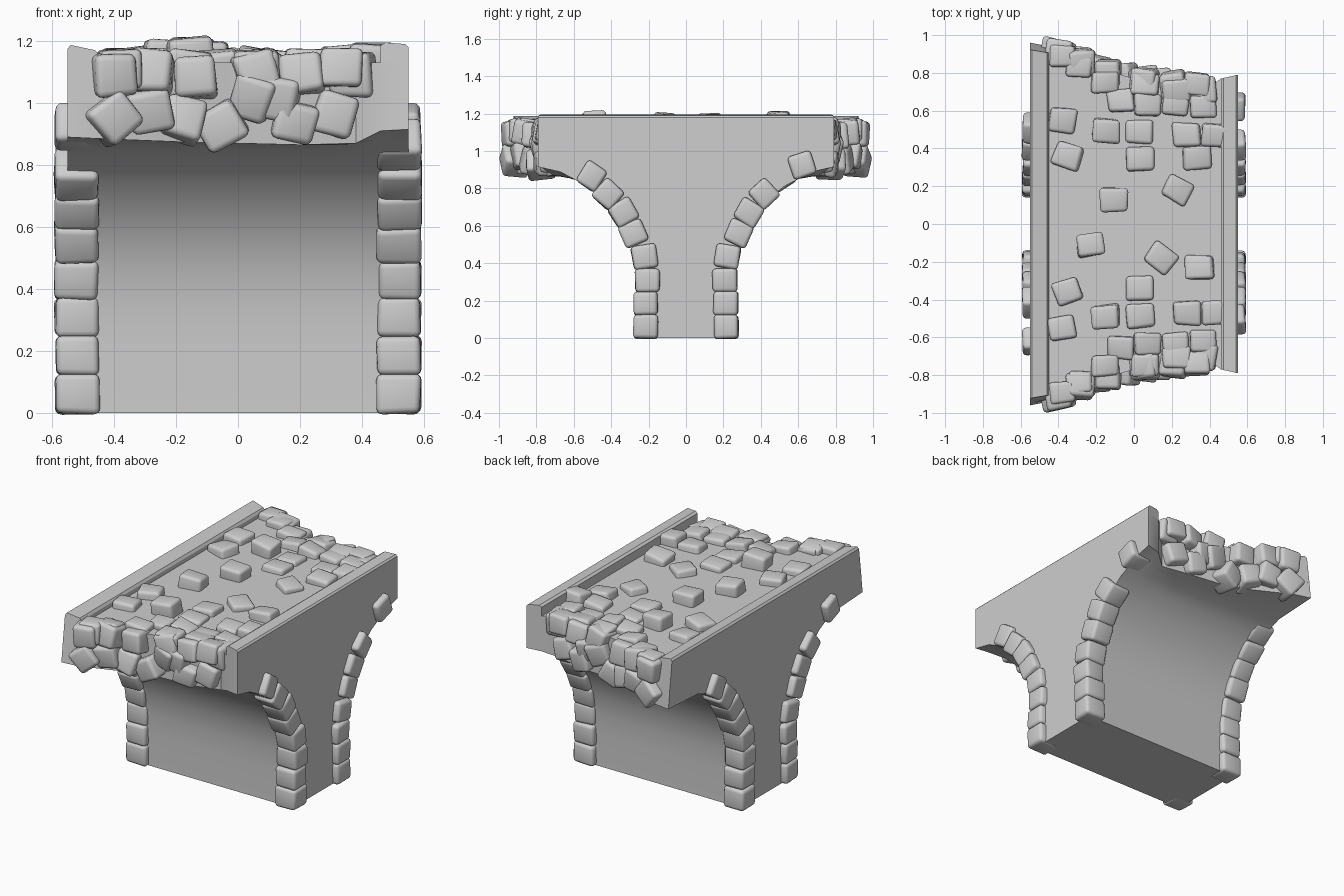
import bpy, bmesh, math, random
from mathutils import Matrix, Vector, Euler

random.seed(4)
if "Cube" in bpy.data.objects:
    bpy.data.objects.remove(bpy.data.objects["Cube"])

stone = bpy.data.materials.new("grey stone")
stone.use_nodes = True
stone.diffuse_color = (0.62, 0.62, 0.62, 1)
stone.node_tree.nodes["Principled BSDF"].inputs["Base Color"].default_value = (0.62, 0.62, 0.62, 1)


def finish(bm, name, angle):
    bmesh.ops.recalc_face_normals(bm, faces=bm.faces)
    mesh = bpy.data.meshes.new(name)
    bm.to_mesh(mesh)
    bm.free()
    mesh.materials.append(stone)
    ob = bpy.data.objects.new(name, mesh)
    bpy.context.collection.objects.link(ob)
    bpy.ops.object.select_all(action='DESELECT')
    ob.select_set(True)
    bpy.context.view_layer.objects.active = ob
    bpy.ops.object.shade_smooth_by_angle(angle=math.radians(angle))
    return ob


def loft(name, rings, angle=30):
    """Skin matching closed rings and cap both ends."""
    bm = bmesh.new()
    loops = [[bm.verts.new(p) for p in ring] for ring in rings]
    n = len(loops[0])
    for a, b in zip(loops, loops[1:]):
        for i in range(n):
            j = (i + 1) % n
            bm.faces.new((a[i], a[j], b[j], b[i]))
    bm.faces.new(loops[0])
    bm.faces.new(loops[-1])
    return finish(bm, name, angle)


def add_block(bm, loc, size, rot=(0, 0, 0), jitter=0.06):
    """One irregular cut stone with softened edges."""
    tmp = bmesh.new()
    bmesh.ops.create_cube(tmp, size=1)
    for v in tmp.verts:
        v.co += Vector([random.uniform(-jitter, jitter) for _ in range(3)])
        v.co = Vector([c * s for c, s in zip(v.co, size)])
    bmesh.ops.bevel(tmp, geom=tmp.edges[:], offset=min(size) * 0.16,
                    segments=3, profile=0.5, affect='EDGES')
    tmp.transform(Matrix.Translation(loc) @ Euler(rot).to_matrix().to_4x4())
    mesh = bpy.data.meshes.new("tmp")
    tmp.to_mesh(mesh)
    tmp.free()
    bm.from_mesh(mesh)
    bpy.data.meshes.remove(mesh)


# Broken end of the span: x, reach in y, height of its lower lip
ENDS = [(-0.55, 0.96, 0.89), (-0.45, 0.94, 0.885), (-0.2, 0.83, 0.875), (0, 0.77, 0.87),
        (0.2, 0.75, 0.865), (0.38, 0.71, 0.87), (0.46, 0.77, 0.91), (0.55, 0.79, 0.915)]


def reach(x):
    for (x0, y0, _), (x1, y1, _) in zip(ENDS, ENDS[1:]):
        if x <= x1:
            return y0 + (y1 - y0) * (x - x0) / (x1 - x0)
    return ENDS[-1][1]


# Pier and deck: flared arch profile, skinned across the width
DECK = 1.13
arch = [(0.245, 0), (0.245, 0.2), (0.25, 0.33), (0.27, 0.45), (0.31, 0.56),
        (0.37, 0.66), (0.45, 0.75), (0.53, 0.815), (0.6, 0.85)]
rings = []
for x, end, lip in ENDS:
    lean = 0.03 if x < -0.4 else 0
    half = arch + [(0.67, (0.86 + lip) / 2), (end, lip), (end - lean, DECK)]
    rings.append([(x, y, z) for y, z in half] + [(x, -y, z) for y, z in reversed(half)])
loft("pier_and_deck", rings)


# Low kerb walls along both sides of the deck; ends may lean inwards
def kerb(name, section, lean):
    loft(name, [[(x, s * (reach(x) - lean * (z - 0.9)), z) for x, z in section]
                for s in (-1, 1)], 25)


kerb("right_kerb", [(-0.55, 1.0), (-0.55, 1.175), (-0.54, 1.187),
                    (-0.46, 1.17), (-0.45, 1.155), (-0.45, 1.0)], 0.13)
kerb("left_kerb", [(0.55, 1.0), (0.55, 1.18), (0.54, 1.19),
                   (0.475, 1.195), (0.46, 1.185), (0.46, 1.0)], 0)

# Edge stones climbing the arches; opposite corners match
short_arc = [(0.215, 0.06), (0.215, 0.185), (0.205, 0.31), (0.22, 0.435),
             (0.28, 0.56), (0.335, 0.67), (0.415, 0.77), (0.505, 0.865)]
long_arc = short_arc[:7] + [(0.62, 0.925)]
tilts = [0, 0, 0, 10, 24, 32, 48, 58]
for name, sx, sy, arc in (("front_left", 1, -1, short_arc), ("back_left", 1, 1, long_arc),
                          ("front_right", -1, -1, long_arc), ("back_right", -1, 1, short_arc)):
    bm = bmesh.new()
    for k, ((y, z), tilt) in enumerate(zip(arc, tilts)):
        if arc is long_arc and k == 7:
            tilt = 72
        add_block(bm, (sx * 0.52, sy * y, z), (0.14, 0.132, 0.126),
                  (-sy * math.radians(tilt), 0, random.uniform(-0.04, 0.04)), 0.03)
    finish(bm, name + "_arch_stones", 40)

# Loose cobbles sunk in the deck: x, y, turn in degrees, top height
paired = [(-0.38, 0.55, -8, 1.175), (-0.15, 0.49, -5, 1.21), (0.03, 0.49, -3, 1.16),
          (0.28, 0.47, 0, 1.17), (0.43, 0.47, -4, 1.19), (-0.35, 0.36, -18, 1.18),
          (0.03, 0.34, 0, 1.165)]
single = [(0.33, 0.35, 2, 1.18), (0.35, -0.23, 0, 1.18), (-0.11, 0.13, 0, 1.2),
          (0.23, 0.18, -30, 1.17), (-0.23, -0.11, 8, 1.2), (0.14, -0.18, -38, 1.17)]
bm = bmesh.new()
for x, y, turn, top in paired + [(x, -y, -t, h) for x, y, t, h in paired] + single:
    add_block(bm, (x, y, top - 0.062), (0.145, 0.125, 0.12),
              (random.uniform(-0.1, 0.1), random.uniform(-0.1, 0.1), math.radians(turn)))
finish(bm, "deck_cobbles", 40)

# Rubble crowding both broken ends
rim = [(-0.38, 0.89), (-0.29, 0.84), (-0.16, 0.75), (-0.07, 0.65), (0.07, 0.63),
       (0.22, 0.63), (0.36, 0.62), (0.22, 0.71), (0.06, 0.74), (0.33, 0.74)]
broken_face = [(-0.4, 1.09, 3), (-0.4, 0.95, 38), (-0.28, 1.1, -5), (-0.29, 0.98, 10),
               (-0.18, 0.95, -15), (-0.14, 1.08, 3), (-0.05, 0.93, 30), (0.05, 1.02, -18),
               (0.18, 0.94, -12), (0.31, 0.96, -17), (0.21, 1.09, 8), (0.37, 1.09, 3),
               (0.13, 1.02, -10), (0.06, 1.1, 15)]
for name, s in (("front", -1), ("back", 1)):
    random.seed(9)
    bm = bmesh.new()
    for x, y in rim:
        add_block(bm, (x, s * y, DECK - 0.02), (0.14, 0.115, 0.12),
                  (s * random.uniform(-0.15, 0.15), random.uniform(-0.15, 0.15),
                   s * random.uniform(-0.1, 0.1)))
    for x, z, turn in broken_face:
        add_block(bm, (x, s * (reach(x) - 0.01), z), (0.135, 0.14, 0.135),
                  (s * random.uniform(-0.2, 0.2), -math.radians(turn), s * random.uniform(-0.25, 0.25)))
    finish(bm, name + "_rubble", 40)
